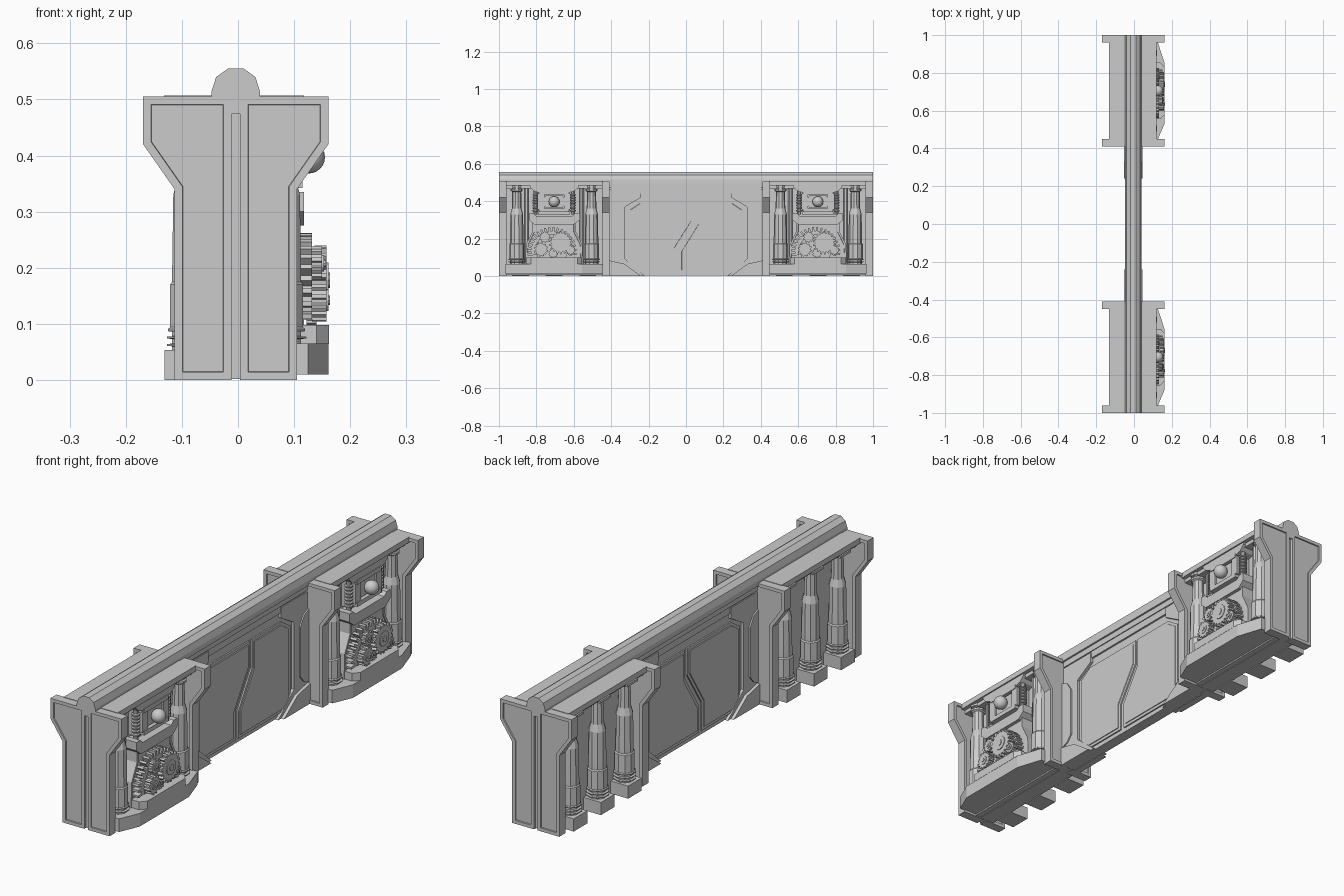
import bpy, bmesh, math
from math import sin, cos, pi, tau

if "Cube" in bpy.data.objects:
    bpy.data.objects.remove(bpy.data.objects["Cube"])

C = -0.004  # centre line of the section in x


def finish(name, bm):
    bmesh.ops.recalc_face_normals(bm, faces=bm.faces)
    me = bpy.data.meshes.new(name)
    bm.to_mesh(me)
    bm.free()
    ob = bpy.data.objects.new(name, me)
    bpy.context.collection.objects.link(ob)
    return ob


def prism(name, pts, axis, lo, hi, inset=0, depth=0):
    """Extrude a 2D outline along an axis; optionally inset both caps."""
    place = {'x': lambda a, b, t: (t, a, b),
             'y': lambda a, b, t: (a, t, b),
             'z': lambda a, b, t: (a, b, t)}[axis]
    bm = bmesh.new()
    rings = [[bm.verts.new(place(a, b, t)) for a, b in pts] for t in (lo, hi)]
    caps = [bm.faces.new(r) for r in rings]
    n = len(pts)
    for i in range(n):
        j = (i + 1) % n
        bm.faces.new((rings[0][i], rings[0][j], rings[1][j], rings[1][i]))
    bmesh.ops.recalc_face_normals(bm, faces=bm.faces)
    if inset:
        for f in caps:
            bmesh.ops.inset_region(bm, faces=[f], thickness=inset, depth=0, use_even_offset=True)
            bmesh.ops.inset_region(bm, faces=[f], thickness=0.001, depth=depth, use_even_offset=True)
    return finish(name, bm)


def box(name, x0, x1, y0, y1, z0, z1):
    return prism(name, [(x0, y0), (x1, y0), (x1, y1), (x0, y1)], 'z', z0, z1)


def lathe(name, prof, x, y, n=10):
    """Revolve a (radius, z) profile about a vertical axis."""
    bm = bmesh.new()
    rings = [[bm.verts.new((x + r * cos(tau * (i + .5) / n), y + r * sin(tau * (i + .5) / n), z))
              for i in range(n)] for r, z in prof]
    for a, b in zip(rings, rings[1:]):
        for i in range(n):
            j = (i + 1) % n
            bm.faces.new((a[i], a[j], b[j], b[i]))
    bm.faces.new(rings[0])
    bm.faces.new(rings[-1])
    return finish(name, bm)


def circle(y, z, r, n):
    return [(y + r * cos(tau * i / n), z + r * sin(tau * i / n)) for i in range(n)]


def gear(name, y, z, r, teeth, x0, x1):
    pts = []
    for i in range(teeth):
        for f, k in ((0, .83), (.3, .83), (.42, 1), (.78, 1), (.9, .83)):
            a = tau * (i + f) / teeth
            pts.append((y + r * k * cos(a), z + r * k * sin(a)))
    prism(name, pts, 'x', x0, x1)
    prism(name + "_boss", circle(y, z, r * .5, 12), 'x', x1, x1 + .003)
    prism(name + "_hub", circle(y, z, r * .22, 8), 'x', x1, x1 + .006)


# Top rail and the beam beneath it
rail = [(.044, .495), (.043, .515), (.035, .54), (.014, .555)]
prism("top_rail", [(C + a, b) for a, b in rail] + [(C - a, b) for a, b in rail[::-1]], 'y', -1, 1)
box("rail_beam", C - .036, C + .036, -.99, .99, .47, .5)
box("core_wall", C - .024, C + .024, -.99, .99, .002, .48)

# Pillars: two flared halves and a recessed web
half = [(.008, 0), (.109, 0), (.109, .34), (.165, .42), (.165, .505), (.008, .505)]
for y0 in (-1, -.45, .41, .96):
    y1 = y0 + .04
    for s in (1, -1):
        prism("pillar_half", [(C + s * a, b) for a, b in half], 'y', y0, y1, .014, -.005)
    box("pillar_web", C - .009, C + .009, y0 + .01, y1 - .01, .002, .474)
    box("pillar_web_cap", C - .009, C + .009, y0, y1, .474, .505)

# Middle wall panels, both faces
left = [(-.31, .36), (-.25, .4), (.04, .4), (.04, .29), (-.055, .14), (-.055, .02), (-.31, .02)]
right = [(.055, .4), (.25, .4), (.31, .36), (.31, .02), (-.035, .02), (-.035, .135), (.055, .28)]
frame = [(.42, .465), (.24, .465), (.24, .42), (.325, .37), (.325, .09), (.22, 0), (.42, 0)]
foot = [(.42, .085), (.33, .065), (.24, 0), (.42, 0)]
upper = [(.42, .395), (.385, .38), (.36, .34), (.36, .13), (.385, .1), (.42, .085)]
for s in (1, -1):
    def slab(name, pts, a, b, **k):
        prism(name, pts, 'x', C + s * a, C + s * b, **k)
    slab("wall_panel_left", left, .02, .03, inset=.012, depth=.003)
    slab("wall_panel_right", right, .02, .03, inset=.012, depth=.003)
    for m in (1, -1):
        slab("wall_frame", [(m * a, b) for a, b in frame], .02, .036)
        slab("wall_frame_rib", [(m * a, b) for a, b in upper], .03, .042)
        slab("wall_foot", [(m * a, b) for a, b in foot], .03, .049)
    slab("wall_top_strip", [(-.4, .44), (.4, .44), (.4, .475), (-.4, .475)], .02, .032)

# Column profile shared by front and back
column = [(.036, .05), (.036, .06), (.046, .061), (.046, .064), (.036, .065), (.036, .073),
          (.046, .074), (.046, .077), (.036, .078), (.036, .086), (.044, .087), (.044, .091),
          (.04, .094), (.04, .17), (.036, .175), (.036, .2), (.034, .33), (.026, .36),
          (.024, .45), (.032, .455), (.032, .464), (.025, .466), (.025, .472), (.032, .474),
          (.032, .485)]

for c in (-.705, .705):
    y0, y1 = c - .26, c + .26
    # Bay lintel, core and rear columns on plinths
    box("bay_lintel", -.132, .118, y0, y1, .484, .507)
    box("bay_lintel_lip", -.115, .1, y0, y1, .468, .485)
    box("bay_core", -.05, .045, y0, y1, .004, .485)
    for k in (-.18, 0, .18):
        lathe("rear_column", column, -.083, c + k)
        box("rear_plinth", -.131, -.045, c + k - .045, c + k + .045, 0, .053)
        box("rear_column_cap", -.12, -.05, c + k - .035, c + k + .035, .46, .47)

    # Front base with chamfered corners, and the tray under the gears
    prism("front_base", [(.04, y0), (.125, y0), (.161, y0 + .085), (.161, y1 - .11),
                         (.125, y1), (.04, y1)], 'z', .01, .065)
    prism("gear_tray", [(.04, c - .15), (.14, c - .15), (.162, c - .125), (.162, c + .125),
                        (.14, c + .15), (.04, c + .15)], 'z', .064, .098)
    for k in (-.2, .2):
        lathe("front_column", column, .078, c + k)
        for q in (-.052, .052):
            if q * k < 0:
                lathe("side_pipe", [(.012, .06), (.012, .48)], .065, c + k + q, 8)

    # Gear housing: body plate, shoulder bar, header
    def plate(name, pts, a, b, **k):
        prism(name, [(c + m * p, q) for m, row in ((1, pts), (-1, pts[::-1])) for p, q in row],
              'x', a, b, **k)
    plate("gear_housing", [(.155, .06), (.15, .17), (.115, .24), (.115, .3)], .04, .106,
          inset=.01, depth=-.003)
    plate("shoulder_bar", [(.105, .275), (.135, .3), (.135, .335), (.11, .335), (.095, .32)],
          .04, .118)
    plate("header", [(.08, .445), (.11, .455), (.13, .475), (.13, .49)], .04, .112)
    plate("lamp_block", [(.085, .33), (.085, .455)], .04, .09)

    # Square frame around the ball
    for z in (.342, .435):
        box("lamp_frame_bar", .08, .115, c - .08, c + .08, z, z + .018)
    for k in (-.07, .07):
        box("lamp_frame_side", .08, .112, c + k - .018, c + k + .018, .355, .44)
    plate("lamp_seat", [(.045, .365), (.052, .375), (.052, .42), (.045, .43)], .085, .105)
    bm = bmesh.new()
    bmesh.ops.create_uvsphere(bm, u_segments=20, v_segments=12, radius=.029)
    bmesh.ops.translate(bm, verts=bm.verts, vec=(.126, c, .397))
    for f in bm.faces:
        f.smooth = True
    finish("lamp_ball", bm)

    # Ribbed pistons either side of the ball
    ribs = [(.011, .33)]
    for i in range(7):
        z = .345 + i * .014
        ribs += [(.011, z), (.017, z + .002), (.017, z + .007), (.011, z + .009)]
    for k in (-.1, .1):
        lathe("ribbed_piston", ribs + [(.011, .46)], .09, c + k, 10)

    # Half ring gear, built as a toothed arch
    pts = []
    n = 20
    for i in range(n):
        for f, r in ((0, .11), (.3, .11), (.4, .132), (.8, .132), (.9, .11)):
            a = -.2 + (pi + .4) * (i + f) / n
            pts.append((c - .012 + r * cos(a), .13 + r * sin(a)))
    for i in range(17):
        a = pi + .2 - (pi + .4) * i / 16
        pts.append((c - .012 + .09 * cos(a), .13 + .09 * sin(a)))
    prism("ring_gear", pts, 'x', .1, .132)
    prism("ring_disc", circle(c - .012, .14, .085, 24), 'x', .1, .118)

    # Gear train
    gear("large_gear", c + .035, .178, .062, 18, .136, .158)
    gear("medium_gear", c - .07, .142, .038, 12, .132, .158)
    gear("small_gear", c - .05, .208, .03, 10, .13, .15)
    gear("end_gear", c + .088, .138, .026, 10, .13, .152)
    gear("low_gear", c - .005, .122, .026, 10, .122, .14)
